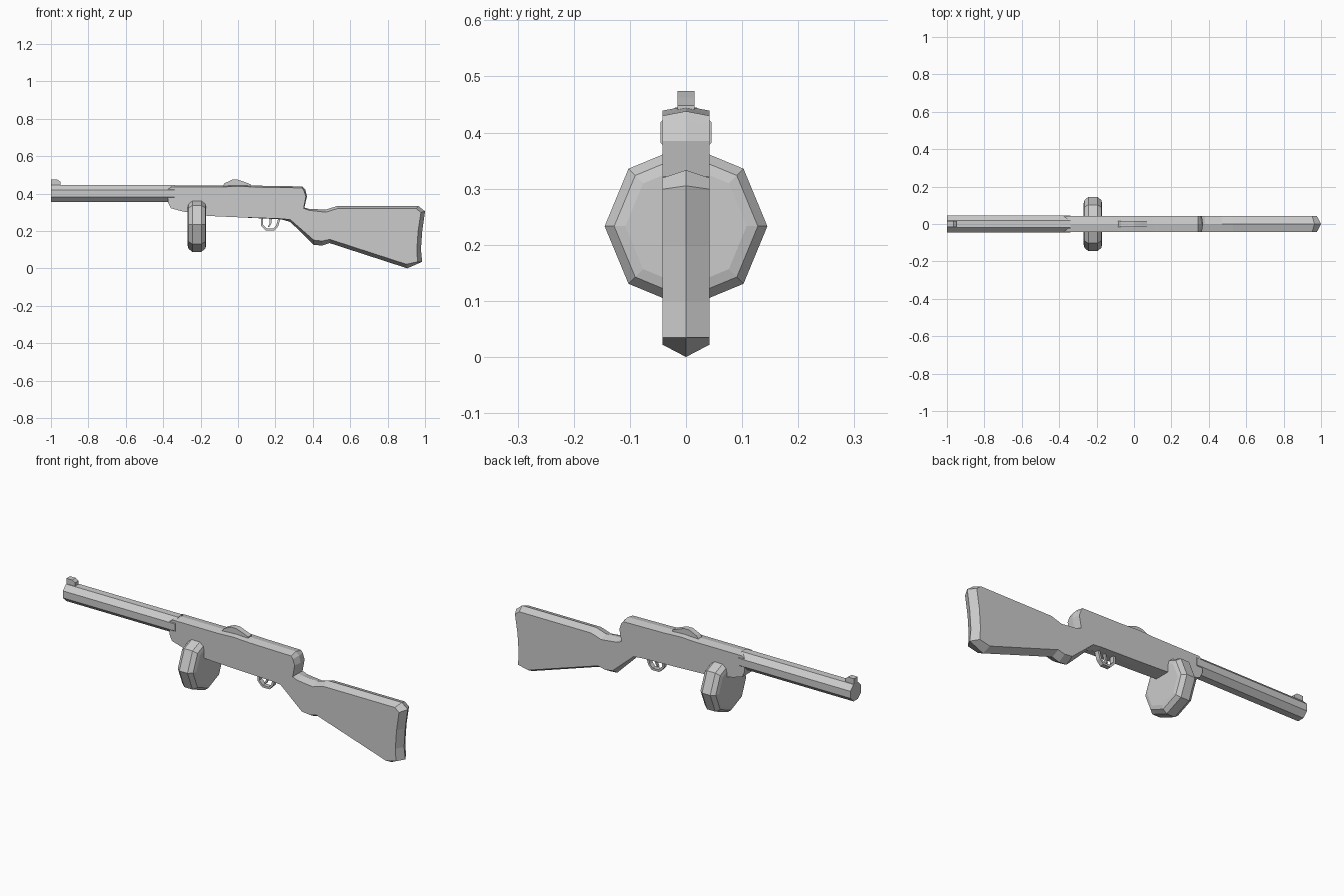
import bpy, bmesh
from math import cos, sin, pi


def loft(name, loops):
    """Skin matching closed loops of 3D points and cap both ends."""
    bm = bmesh.new()
    rings = [[bm.verts.new(p) for p in loop] for loop in loops]
    n = len(rings[0])
    for a, b in zip(rings, rings[1:]):
        for i in range(n):
            j = (i + 1) % n
            bm.faces.new((a[i], a[j], b[j], b[i]))
    bm.faces.new(rings[0][::-1])
    bm.faces.new(rings[-1])
    bmesh.ops.recalc_face_normals(bm, faces=bm.faces)
    mesh = bpy.data.meshes.new(name)
    bm.to_mesh(mesh)
    bm.free()
    ob = bpy.data.objects.new(name, mesh)
    bpy.context.collection.objects.link(ob)
    return ob


def plate(name, profile, w):
    """Extrude an x-z profile across y."""
    return loft(name, [[(x, y, z) for x, z in profile] for y in (-w, w)])


def ring(x, z, r, turn=0.0, n=8):
    return [(x, r * cos(2 * pi * i / n + turn), z + r * sin(2 * pi * i / n + turn))
            for i in range(n)]


# Body: outline along the centre ridge, with dx, dz offset to the flat sides
body = [
    (-.375, .43, 0, -.008), (-.355, .443, 0, -.008), (-.08, .443, 0, -.008),
    (0, .447, 0, -.008), (.1, .442, 0, -.008), (.342, .438, 0, -.008),
    (.36, .42, -.008, -.004), (.369, .385, -.006, 0), (.355, .325, -.004, -.004),
    (.38, .318, 0, -.008), (.47, .314, 0, -.014), (.53, .333, 0, -.014),
    (.965, .333, -.012, -.014), (1, .305, -.022, -.006),
    (.985, .2, -.022, 0), (.978, .1, -.022, 0), (.985, .035, -.025, 0),
    (.905, 0, -.005, .022), (.49, .135, 0, .02), (.45, .122, 0, .024),
    (.405, .125, 0, .026), (.28, .248, 0, .012), (.23, .262, 0, .003),
    (0, .273, 0, 0), (-.16, .28, 0, 0), (-.3, .305, 0, 0),
    (-.36, .322, 0, 0), (-.375, .355, 0, 0)]
centre = [(x, 0, z) for x, z, dx, dz in body]
side = [(x + dx, .042, z + dz) for x, z, dx, dz in body]
loft("stock_and_receiver", [[(x, -y, z) for x, y, z in side], centre, side])

# Octagonal barrel shroud
r = .045 / cos(pi / 8)
loft("barrel", [ring(-1, .4, r, pi / 8), ring(-.34, .4, r, pi / 8)])

# Octagonal drum magazine with chamfered rim
loft("drum_magazine", [ring(-.22 + dx, .233, rad) for dx, rad in
                       ((-.05, .108), (-.045, .128), (-.024, .145),
                        (.024, .145), (.045, .128), (.05, .108))])

# Sights
plate("front_sight", [(-1, .44), (-1, .474), (-.965, .474), (-.95, .463), (-.95, .44)], .015)
plate("rear_sight", [(-.085, .44), (-.07, .456), (-.03, .474), (0, .474),
                     (.035, .462), (.07, .448), (.07, .44)], .015)

# Trigger guard strap and trigger
outer = [(.122, .275), (.122, .23), (.15, .201), (.193, .201), (.215, .225), (.228, .27)]
inner = [(.216, .27), (.204, .229), (.188, .212), (.155, .212), (.134, .234), (.134, .275)]
plate("trigger_guard", outer + inner, .012)
plate("trigger", [(.17, .275), (.168, .24), (.16, .222), (.168, .222),
                  (.178, .24), (.182, .275)], .006)
